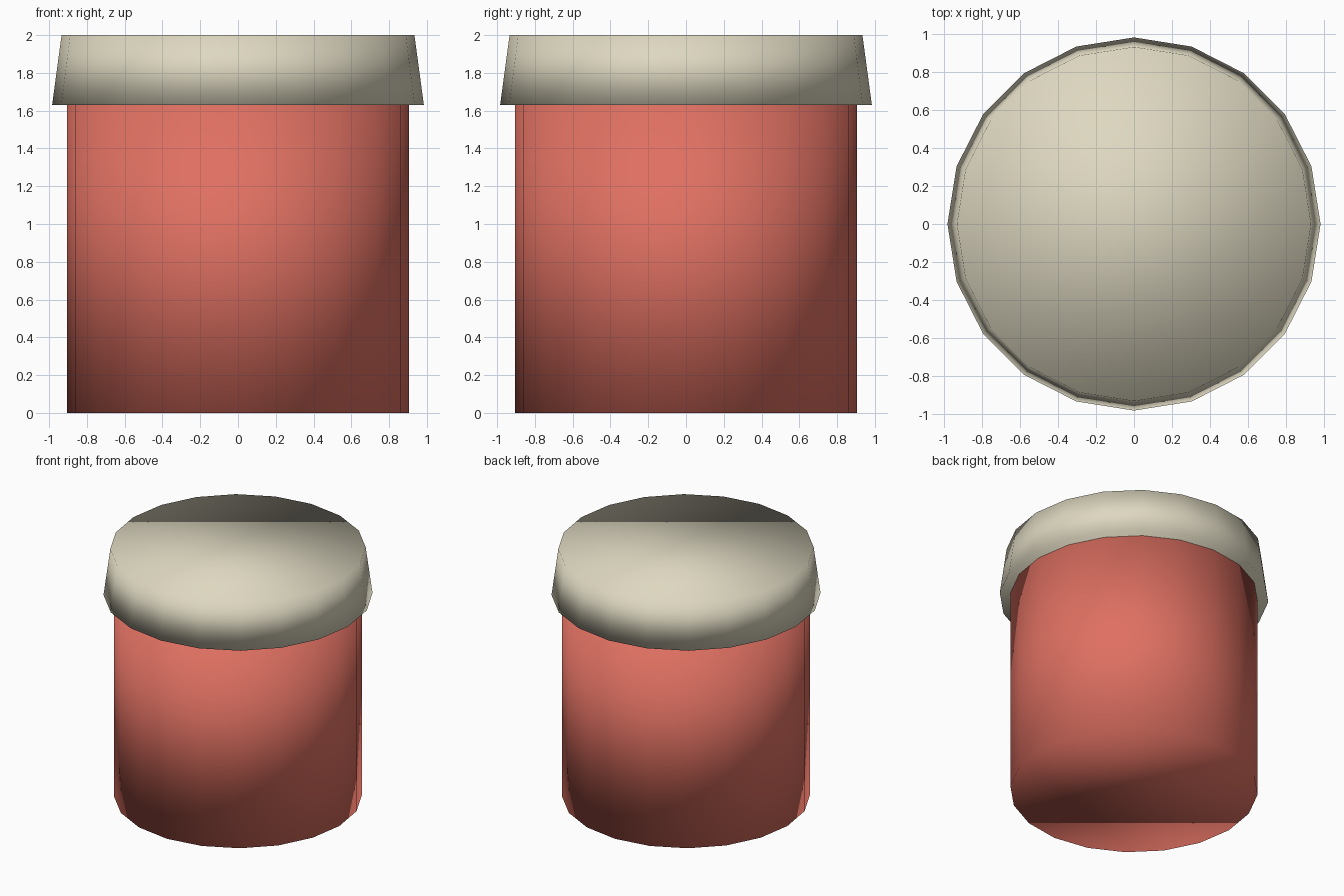
import bpy

default_cube = bpy.data.objects.get("Cube")
if default_cube:
    bpy.data.objects.remove(default_cube, do_unlink=True)

SIDES = 20
RIM_Z = 1.63
TOP_Z = 2.0


def material(name, colour):
    mat = bpy.data.materials.new(name)
    mat.use_nodes = True
    mat.diffuse_color = colour
    mat.node_tree.nodes["Principled BSDF"].inputs["Base Color"].default_value = colour
    return mat


def drum(name, bottom_radius, top_radius, bottom, top, mat):
    """Closed, fully smooth-shaded tapered cylinder between two heights."""
    bpy.ops.mesh.primitive_cone_add(
        vertices=SIDES, radius1=bottom_radius, radius2=top_radius,
        depth=top - bottom, end_fill_type='NGON',
        location=(0, 0, (bottom + top) / 2))
    obj = bpy.context.object
    obj.name = obj.data.name = name
    obj.data.materials.append(mat)
    bpy.ops.object.shade_smooth()
    return obj


red = material("soft red", (0.74, 0.163, 0.122, 1))
cream = material("cream", (0.73, 0.685, 0.53, 1))

# Straight container and the wider, tapered lid resting on it
drum("jar_body", 0.906, 0.906, 0, RIM_Z, red)
drum("jar_lid", 0.984, 0.934, RIM_Z, TOP_Z, cream)
